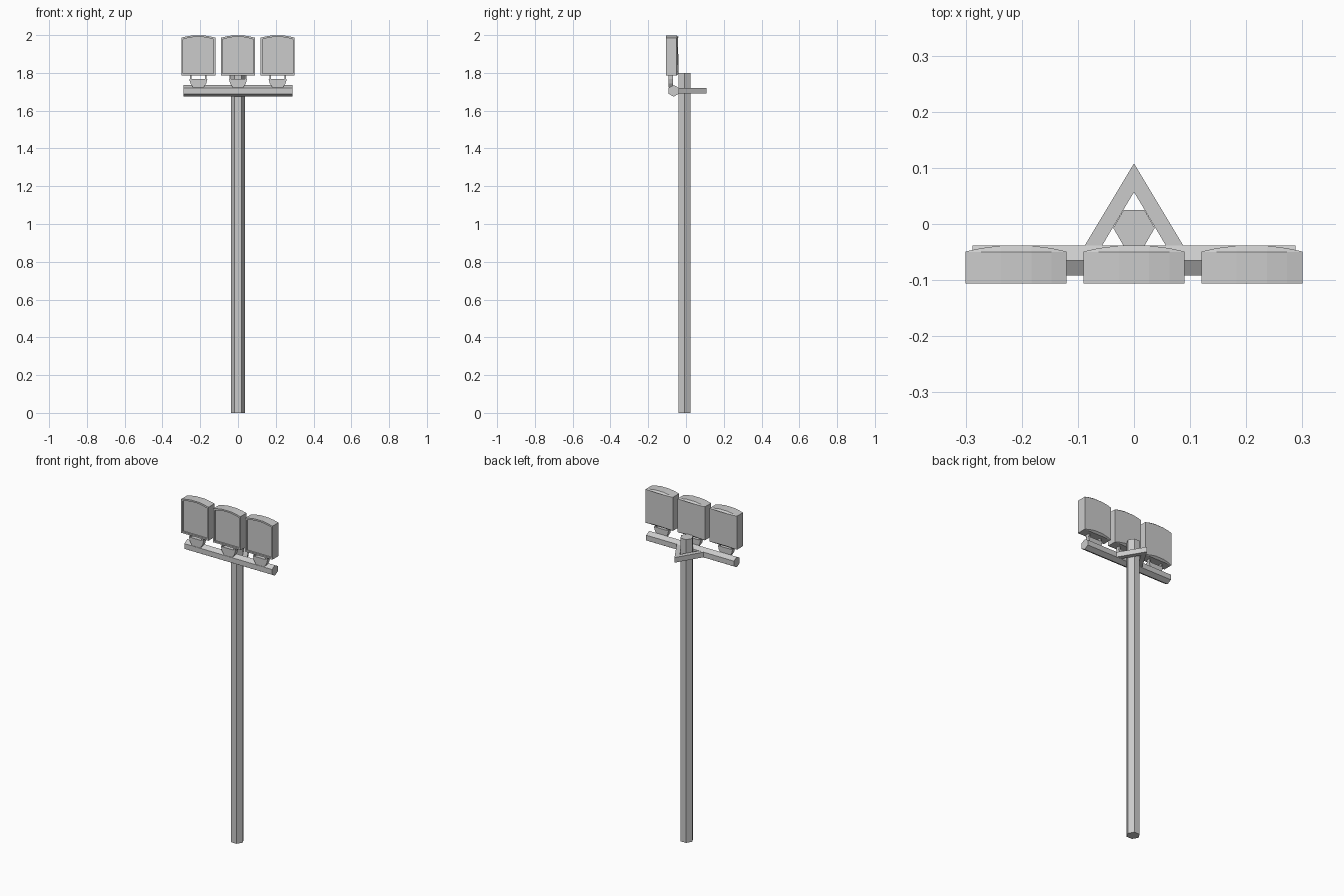
import bpy, bmesh, math
from mathutils import Vector

cube = bpy.data.objects.get("Cube")
if cube:
    bpy.data.objects.remove(cube, do_unlink=True)

grey = bpy.data.materials.new("light_grey_metal")
grey.use_nodes = True
colour = (0.6, 0.6, 0.6, 1)
grey.diffuse_color = colour
grey.node_tree.nodes["Principled BSDF"].inputs["Base Color"].default_value = colour


def finish(name, bm):
    bmesh.ops.recalc_face_normals(bm, faces=bm.faces)
    mesh = bpy.data.meshes.new(name)
    bm.to_mesh(mesh)
    bm.free()
    mesh.materials.append(grey)
    obj = bpy.data.objects.new(name, mesh)
    bpy.context.collection.objects.link(obj)
    return obj


def loft(name, rings):
    """Skin matching rings of points and cap both ends."""
    bm = bmesh.new()
    loops = [[bm.verts.new(p) for p in ring] for ring in rings]
    n = len(loops[0])
    for a, b in zip(loops, loops[1:]):
        for i in range(n):
            j = (i + 1) % n
            bm.faces.new((a[i], a[j], b[j], b[i]))
    bm.faces.new(loops[0])
    bm.faces.new(loops[-1])
    return finish(name, bm)


def prism(name, outline, vector):
    v = Vector(vector)
    return loft(name, [outline, [Vector(p) + v for p in outline]])


def hexagon(radius, turn):
    angles = [math.radians(60 * i + turn) for i in range(6)]
    return [(radius * math.cos(a), radius * math.sin(a)) for a in angles]


# Hexagonal mast
prism("mast", [(x, y - 0.007, 0) for x, y in hexagon(0.037, 0)], (0, 0, 1.8))

# Hexagonal crossbar with an edge on top
prism("crossbar", [(-0.288, y - 0.065, z + 1.705) for y, z in hexagon(0.031, 30)],
      (0.576, 0, 0))

# V-shaped brace around the mast
prism("brace", [(-0.09, -0.042, 1.69), (0, 0.108, 1.69), (0.09, -0.042, 1.69),
                (0.059, -0.042, 1.69), (0, 0.057, 1.69), (-0.059, -0.042, 1.69)],
      (0, 0, 0.03))

# Lamp housing: arched top, bulging back, recessed front glass
HALF, LOW, HIGH, FRONT, BACK = 0.09, 1.787, 2.0, -0.106, -0.05
STEPS = [-1, -0.7, -0.3, 0.3, 0.7, 1]


def lamp_ring(cx, y, inset=0, bulge=0):
    top, bottom = [], []
    for t in STEPS:
        x = cx + t * (HALF - inset)
        depth = y + bulge * (1 - t * t)
        drop = 0.9 * bulge * (1 - t * t)
        top.append((x, depth, HIGH - 0.014 * t * t - inset - drop))
        bottom.append((x, depth, LOW + inset + drop))
    return top + bottom[::-1]


for side, cx in (("right", -0.21), ("middle", 0), ("left", 0.21)):
    loft(side + "_lamp", [
        lamp_ring(cx, FRONT + 0.01, 0.009),
        lamp_ring(cx, FRONT, 0.009),
        lamp_ring(cx, FRONT),
        lamp_ring(cx, BACK),
        lamp_ring(cx, BACK + 0.001, 0, 0.0115),
    ])
    # Yoke: tapered foot on the crossbar and two thin arms
    foot = [(-0.048, 1.768), (0.048, 1.768), (0.042, 1.745), (0.027, 1.722),
            (-0.027, 1.722), (-0.042, 1.745)]
    prism(side + "_yoke_foot", [(cx + x, -0.092, z) for x, z in foot], (0, 0.024, 0))
    for s, end in ((-1, "right"), (1, "left")):
        x = cx + s * 0.04 - 0.004
        prism(side + "_yoke_arm_" + end,
              [(x, -0.092, 1.76), (x + 0.008, -0.092, 1.76),
               (x + 0.008, -0.07, 1.76), (x, -0.07, 1.76)], (0, 0, 0.035))
